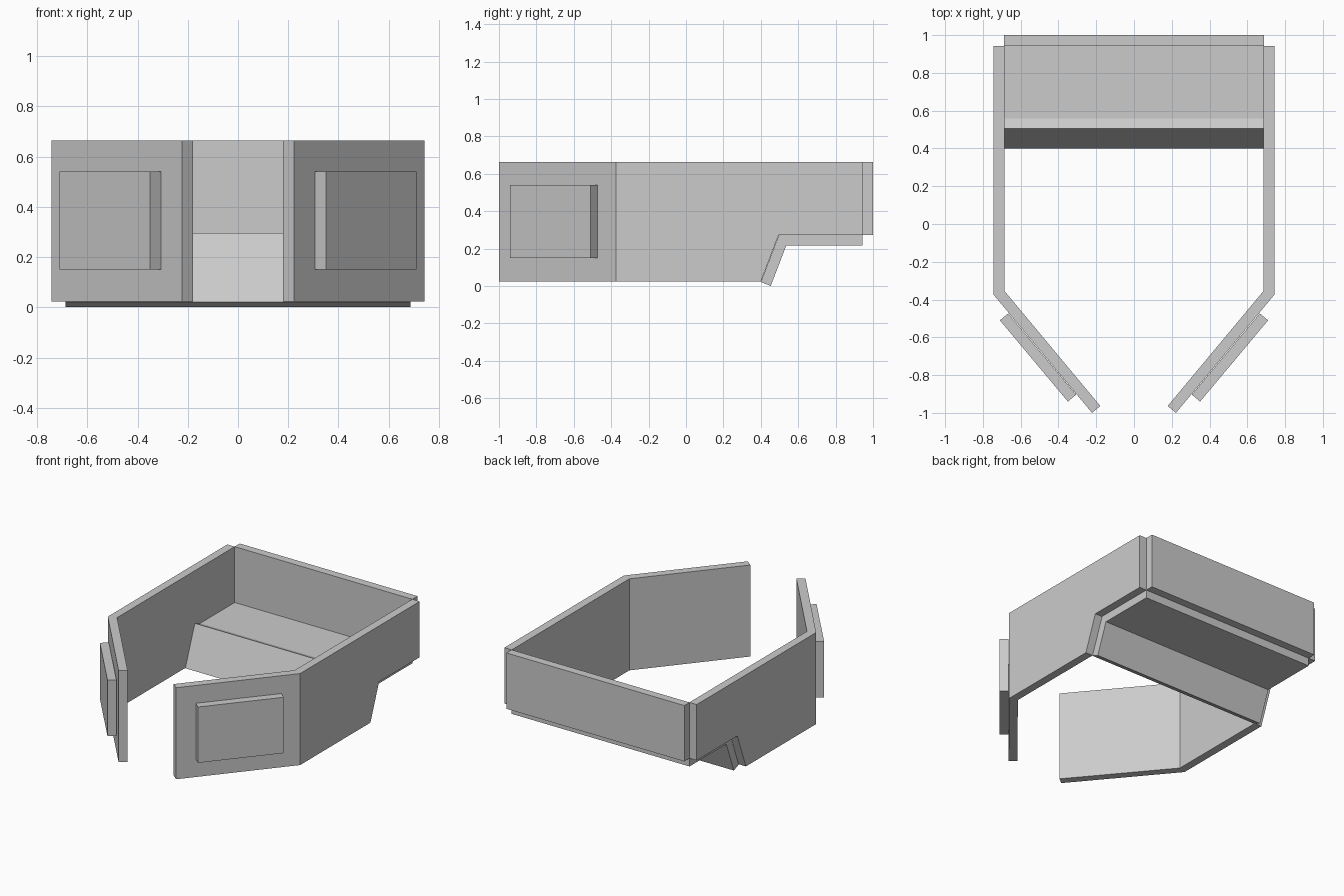
import bpy

if "Cube" in bpy.data.objects:
    bpy.data.objects.remove(bpy.data.objects["Cube"])

THICK = 0.057
TOP, LOW, DECK = 0.663, 0.024, 0.273   # wall top, wall bottom, raised floor level
HALF = 0.687                           # half width inside the side walls


def panel(name, verts, faces, mirror=False):
    """Flat sheet (outer skin) thickened inwards, optionally mirrored in x."""
    mesh = bpy.data.meshes.new(name)
    mesh.from_pydata(verts, [], faces)
    mesh.update()
    obj = bpy.data.objects.new(name, mesh)
    bpy.context.collection.objects.link(obj)
    solid = obj.modifiers.new("thickness", 'SOLIDIFY')
    solid.thickness = THICK
    solid.offset = -1
    solid.use_even_offset = True
    if mirror:
        mir = obj.modifiers.new("mirror", 'MIRROR')
        mir.use_clip = False
        mir.use_mirror_merge = False
    return obj


def upright(a, b, z0, z1):
    """Vertical rectangle above the plan line a-b."""
    return [(*a, z0), (*b, z0), (*b, z1), (*a, z1)]


quad = [(0, 1, 2, 3)]
tip, corner = (0.222, -1.0), (0.743, -0.375)
side_x = corner[0]

# side walls with the angled front wings, mitred at the corner
wall = upright(tip, corner, LOW, TOP) + [
    (side_x, 0.40, LOW), (side_x, 0.495, DECK),
    (side_x, 0.943, DECK), (side_x, 0.943, TOP)]
panel("side_wall", wall, [(0, 1, 2, 3), (1, 4, 5, 6, 7, 2)], True)

# raised plates on the outside of the wings
panel("wing_plate", upright((0.35, -0.94), (0.71, -0.51), 0.15, 0.54), quad, True)

# back wall
panel("back_wall", upright((HALF, 1.0), (-HALF, 1.0), DECK, TOP), quad)

# raised rear floor
panel("rear_floor", [(-HALF, 0.515, DECK), (HALF, 0.515, DECK),
                     (HALF, 0.943, DECK), (-HALF, 0.943, DECK)], quad)

# sloping riser whose top edge stands just above the floor
panel("sloped_riser", [(-HALF, 0.40, 0.021), (HALF, 0.40, 0.021),
                       (HALF, 0.505, 0.295), (-HALF, 0.505, 0.295)], quad)
